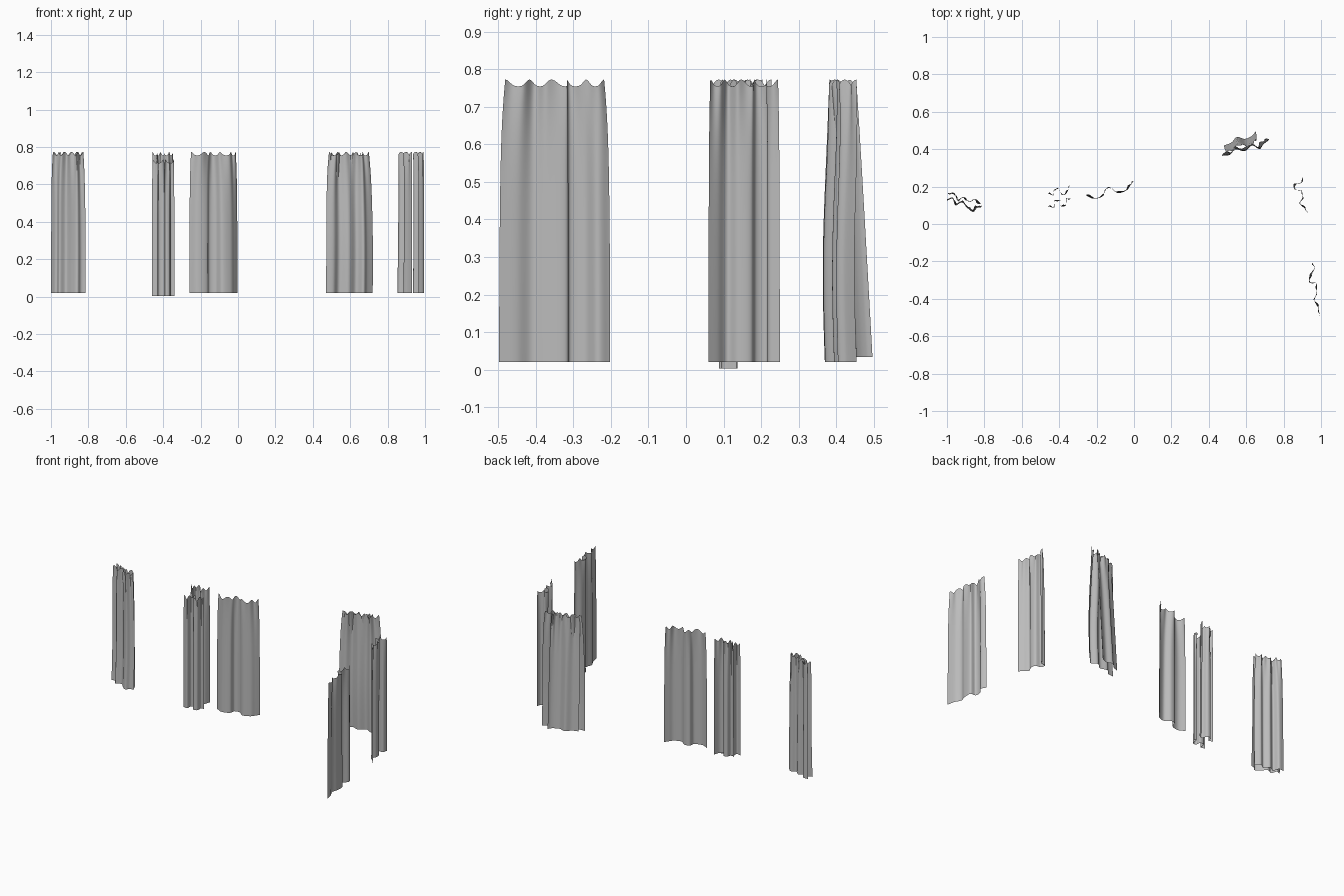
import bpy
import math
from mathutils import Vector

cube = bpy.data.objects.get("Cube")
if cube:
    bpy.data.objects.remove(cube, do_unlink=True)

# One plain cloth colour
cloth = bpy.data.materials.new("grey_cloth")
cloth.use_nodes = True
GREY = (0.5, 0.5, 0.5, 1)
cloth.diffuse_color = GREY
cloth.node_tree.nodes["Principled BSDF"].inputs["Base Color"].default_value = GREY

STEPS, ROWS = 8, 24


def smooth_path(points):
    """Rounded path through the fold points, seen from above."""
    p = [Vector(q) for q in points]
    p = [2 * p[0] - p[1]] + p + [2 * p[-1] - p[-2]]
    path = []
    for i in range(1, len(p) - 2):
        a, b, c, d = p[i - 1:i + 3]
        for s in range(STEPS):
            t = s / STEPS
            path.append(0.5 * (2 * b + (c - a) * t + (2 * a - 5 * b + 4 * c - d) * t * t
                               + (3 * b - a - 3 * c + d) * t ** 3))
    return path + [p[-2]]


def curtain(name, folds, low=0.02, high=0.755, gather=0.88, hooks=5, lean=(0, 0), sway=0):
    """Hanging sheet: folds at the hem, gathered and peaked at the heading."""
    path = smooth_path(folds)
    n = len(path)
    centre = (path[0] + path[-1]) / 2
    side = (path[-1] - path[0]).normalized()
    normal = Vector((-side.y, side.x))
    verts = []
    for r in range(ROWS + 1):
        h = 1 - (1 - r / ROWS) ** 1.3
        width = 1 - (1 - gather) * (0.4 * h ** 2 + 0.6 * h ** 8)
        for k, p in enumerate(path):
            off = p - centre
            along, depth = off.dot(side), off.dot(normal)
            ripple = 0.006 * math.sin(2 * math.pi * hooks * k / (n - 1)) * h ** 6
            q = centre + side * along * width + normal * (depth * (1 - 0.15 * h) + ripple)
            q += Vector(lean) * h + normal * sway * math.sin(math.pi * h * 1.5)
            peak = abs(math.cos(math.pi * hooks * k / (n - 1))) ** 3
            z = low + (high - low) * h + 0.018 * peak * h ** 10
            verts.append((q.x, q.y, z))
    faces = [(r * n + k, r * n + k + 1, (r + 1) * n + k + 1, (r + 1) * n + k)
             for r in range(ROWS) for k in range(n - 1)]
    mesh = bpy.data.meshes.new(name)
    mesh.from_pydata(verts, [], faces)
    mesh.materials.append(cloth)
    mesh.shade_smooth()
    obj = bpy.data.objects.new(name, mesh)
    bpy.context.collection.objects.link(obj)


# Far right pair of overlapping curtains
curtain("far_right_curtain_front", [(-1, .125), (-.97, .135), (-.955, .1), (-.92, .115),
        (-.89, .085), (-.86, .065), (-.84, .085), (-.815, .09)], lean=(0, .01), sway=.004)
curtain("far_right_curtain_back", [(-.995, .165), (-.96, .165), (-.945, .13), (-.91, .145),
        (-.88, .12), (-.85, .135), (-.82, .11)], lean=(0, -.005))

# Narrow pair
curtain("narrow_curtain_front", [(-.46, .095), (-.43, .09), (-.425, .125), (-.395, .125),
        (-.39, .095), (-.365, .1), (-.36, .135), (-.34, .135)], low=.003, high=.715, gather=.95)
curtain("narrow_curtain_back", [(-.46, .165), (-.435, .155), (-.425, .185), (-.4, .185),
        (-.385, .155), (-.36, .165), (-.345, .205)], gather=.93)

# Wide middle curtain
curtain("middle_curtain", [(-.26, .155), (-.215, .135), (-.165, .15), (-.155, .185), (-.12, .19),
        (-.085, .165), (-.04, .18), (-.02, .205), (-.003, .23)], gather=.93)

# Rear left pair
curtain("rear_curtain_front", [(.47, .37), (.51, .375), (.54, .405), (.59, .395), (.63, .425),
        (.67, .405), (.69, .43), (.72, .455)], gather=.85, sway=-.006)
curtain("rear_curtain_back", [(.48, .42), (.52, .435), (.55, .465), (.59, .455), (.62, .465),
        (.64, .48), (.65, .497)], low=.033, gather=.92, lean=(.01, -.04))

# Left curtain, hung nearly sideways
curtain("left_curtain", [(.9, .25), (.89, .22), (.855, .215), (.86, .185), (.895, .175), (.9, .14),
        (.885, .11), (.91, .085), (.93, .06)], gather=.95)

# Front left curtain
curtain("front_left_curtain", [(.95, -.202), (.965, -.235), (.94, -.27), (.94, -.31), (.975, -.318),
        (.975, -.37), (.965, -.41), (.985, -.45), (.995, -.498)], gather=.89)
